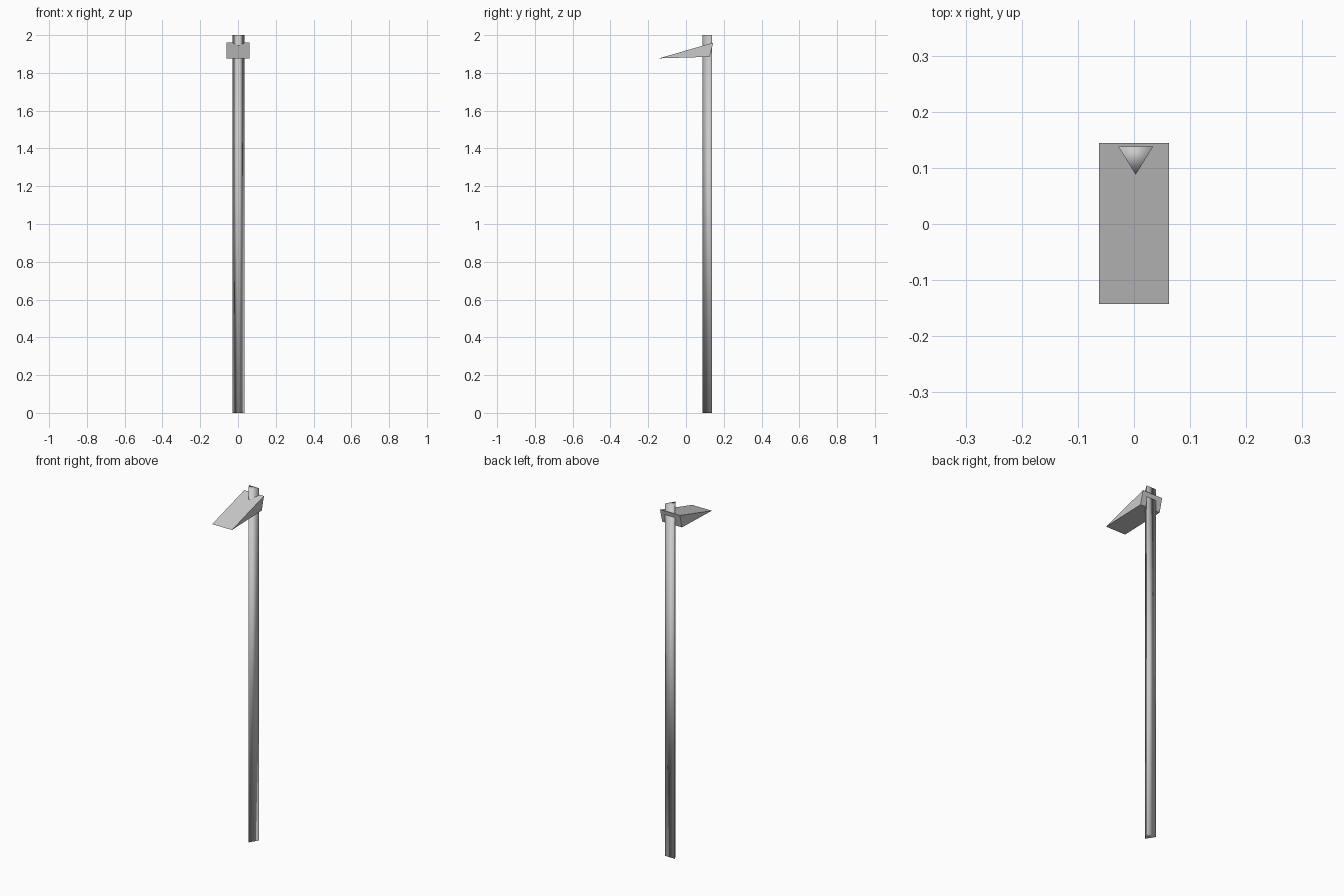
import bpy, bmesh
from mathutils import Vector

if "Cube" in bpy.data.objects:
    bpy.data.objects.remove(bpy.data.objects["Cube"])


def prism(name, profile, offset, smooth=False):
    """Extrude a closed profile along an offset into a capped solid."""
    bm = bmesh.new()
    face = bm.faces.new([bm.verts.new(p) for p in profile])
    ext = bmesh.ops.extrude_face_region(bm, geom=[face], use_keep_orig=True)
    moved = [v for v in ext["geom"] if isinstance(v, bmesh.types.BMVert)]
    bmesh.ops.translate(bm, verts=moved, vec=Vector(offset))
    bmesh.ops.recalc_face_normals(bm, faces=bm.faces)
    for f in bm.faces:
        f.smooth = smooth
    mesh = bpy.data.meshes.new(name)
    bm.to_mesh(mesh)
    bm.free()
    obj = bpy.data.objects.new(name, mesh)
    bpy.context.collection.objects.link(obj)
    return obj


# Three-sided pole, point facing the front
prism("pole", [(-0.028, 0.138, 0), (0.003, 0.088, 0), (0.034, 0.138, 0)],
      (0, 0, 2), smooth=True)

# Wedge-shaped blade near the top, tapering to a front edge
prism("blade", [(-0.062, y, z) for y, z in
                ((-0.143, 1.877), (0.125, 1.885), (0.144, 1.96))],
      (0.124, 0, 0))
